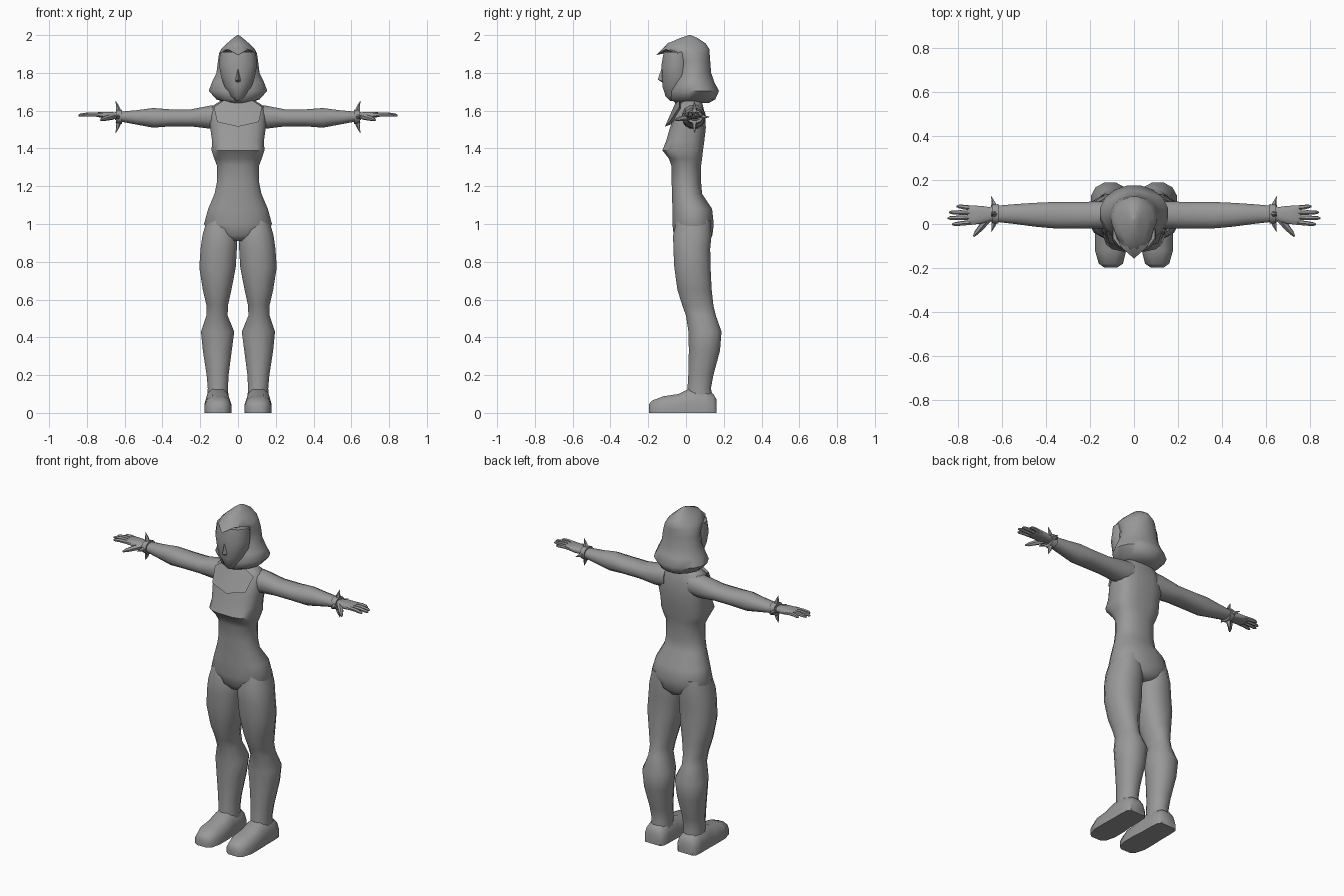
import bpy, bmesh, math
from mathutils import Vector

grey = bpy.data.materials.new("plain_grey")
grey.diffuse_color = (0.32, 0.32, 0.32, 1)


def finish(name, bm, mirror=False, angle=45):
    bmesh.ops.recalc_face_normals(bm, faces=bm.faces)
    me = bpy.data.meshes.new(name)
    bm.to_mesh(me)
    bm.free()
    me.materials.append(grey)
    ob = bpy.data.objects.new(name, me)
    bpy.context.collection.objects.link(ob)
    bpy.ops.object.select_all(action='DESELECT')
    ob.select_set(True)
    bpy.context.view_layer.objects.active = ob
    bpy.ops.object.shade_smooth_by_angle(angle=math.radians(angle))
    if mirror:
        ob.modifiers.new("mirror", 'MIRROR').use_clip = False
    return ob


def add_loft(bm, axis, rings, n=12):
    """Skin rings of (position, u0, u1, v0, v1, squareness) along an axis."""
    loops = []
    for pos, u0, u1, v0, v1, p in rings:
        loop = []
        for i in range(n):
            t = 2 * math.pi * (i + 0.5) / n
            c, s = math.cos(t), math.sin(t)
            # scale so that the outermost points reach the given limits
            cm = math.cos(math.pi / n) ** (2 / p)
            if n % 4 == 0:
                sm = cm
            else:
                sm = 1
            u = (u0 + u1) / 2 + (u1 - u0) / 2 * math.copysign(abs(c) ** (2 / p), c) / cm
            v = (v0 + v1) / 2 + (v1 - v0) / 2 * math.copysign(abs(s) ** (2 / p), s) / sm
            co = {'x': (pos, u, v), 'y': (u, pos, v), 'z': (u, v, pos)}[axis]
            loop.append(bm.verts.new((co[0], co[1], max(co[2], 0))))
        loops.append(loop)
    for a, b in zip(loops, loops[1:]):
        for i in range(n):
            j = (i + 1) % n
            bm.faces.new((a[i], a[j], b[j], b[i]))
    bm.faces.new(loops[0])
    bm.faces.new(loops[-1])


def loft(name, axis, rings, mirror=False, n=12, angle=45):
    bm = bmesh.new()
    add_loft(bm, axis, rings, n)
    return finish(name, bm, mirror, angle)


def tube(bm, points, n=6):
    """Tapered tube through (x, y, z, radius) points."""
    pts = [Vector(p[:3]) for p in points]
    loops = []
    for k, p in enumerate(pts):
        d = (pts[min(k + 1, len(pts) - 1)] - pts[max(k - 1, 0)]).normalized()
        a = d.cross(Vector((0.13, 0.31, 0.94))).normalized()
        b = d.cross(a)
        r = points[k][3]
        loops.append([bm.verts.new(p + r * (a * math.cos(2 * math.pi * i / n)
                                            + b * math.sin(2 * math.pi * i / n)))
                      for i in range(n)])
    for a, b in zip(loops, loops[1:]):
        for i in range(n):
            j = (i + 1) % n
            bm.faces.new((a[i], a[j], b[j], b[i]))
    bm.faces.new(loops[0])
    bm.faces.new(loops[-1])


def sym(z, w, front, back, p=2.0):
    return (z, -w, w, front, back, p)


# torso from crotch to shoulders
loft("torso", 'z', [
    sym(0.91, 0.05, -0.04, 0.12), sym(0.94, 0.15, -0.065, 0.14),
    sym(1.0, 0.18, -0.072, 0.147, 2.3), sym(1.08, 0.158, -0.072, 0.138, 2.3),
    sym(1.16, 0.124, -0.074, 0.085, 2.3), sym(1.22, 0.112, -0.076, 0.08, 2.3),
    sym(1.31, 0.112, -0.078, 0.08, 2.3), sym(1.345, 0.125, -0.09, 0.085, 2.7),
    sym(1.39, 0.14, -0.125, 0.09, 3.2), sym(1.44, 0.137, -0.105, 0.097, 3),
    sym(1.51, 0.147, -0.085, 0.105, 2.8), sym(1.58, 0.147, -0.06, 0.1, 2.8),
    sym(1.625, 0.135, -0.04, 0.09, 2.5), sym(1.66, 0.08, -0.025, 0.08)], n=16)

# neck
loft("neck", 'z', [sym(1.6, 0.07, -0.035, 0.085), sym(1.66, 0.05, -0.03, 0.07),
                   sym(1.74, 0.045, -0.03, 0.065)])

# chest yoke plate, raised slightly from the chest
bm = bmesh.new()
mid = [(0, -0.048, 1.66), (0, -0.112, 1.515)]
m = [bm.verts.new(c) for c in mid]
back = bm.verts.new((0, 0.0, 1.56))
for s in (-1, 1):
    v = [bm.verts.new((s * x, y, z)) for x, y, z in
         [(0.075, -0.035, 1.655), (0.128, -0.035, 1.62), (0.11, -0.088, 1.54)]]
    bm.faces.new((m[0], v[0], v[1], v[2], m[1]))
    for a, b in ((m[0], v[0]), (v[0], v[1]), (v[1], v[2]), (v[2], m[1])):
        bm.faces.new((a, b, back))
finish("chest_yoke", bm)

# legs with thigh, knee, calf and ankle
loft("leg", 'z', [
    (1.02, 0.03, 0.165, -0.05, 0.13, 2.2), (0.94, 0.004, 0.188, -0.068, 0.135, 2.3),
    (0.87, 0.006, 0.198, -0.067, 0.128, 2.3), (0.77, 0.012, 0.205, -0.062, 0.13, 2.3),
    (0.65, 0.035, 0.186, -0.045, 0.136, 2.2), (0.57, 0.053, 0.167, -0.02, 0.145, 2.2),
    (0.515, 0.055, 0.167, 0.0, 0.158, 2.2), (0.43, 0.02, 0.196, 0.013, 0.188, 2.2),
    (0.33, 0.033, 0.186, 0.015, 0.18, 2.2), (0.2, 0.05, 0.166, 0.012, 0.145, 2.2),
    (0.13, 0.053, 0.16, 0.008, 0.132, 2.2), (0.04, 0.048, 0.165, 0.0, 0.15, 2.2)], True)

# feet, flat on the ground
loft("foot", 'y', [
    (-0.197, 0.075, 0.135, -0.03, 0.045, 2.5), (-0.18, 0.05, 0.16, -0.05, 0.065, 2.8),
    (-0.12, 0.035, 0.177, -0.07, 0.088, 2.8), (-0.04, 0.035, 0.177, -0.08, 0.1, 2.8),
    (0.02, 0.04, 0.175, -0.09, 0.13, 2.5), (0.1, 0.042, 0.175, -0.09, 0.125, 2.5),
    (0.145, 0.045, 0.172, -0.08, 0.1, 2.7), (0.162, 0.06, 0.158, -0.06, 0.07, 2.7)], True)

# arms from shoulder to wrist
loft("arm", 'x', [
    (0.08, -0.02, 0.1, 1.51, 1.635, 2.2), (0.15, -0.02, 0.102, 1.505, 1.626, 2.2),
    (0.25, -0.02, 0.1, 1.517, 1.607, 2.2), (0.36, -0.02, 0.1, 1.517, 1.607, 2.2),
    (0.45, -0.012, 0.096, 1.51, 1.614, 2.2), (0.54, 0.0, 0.09, 1.527, 1.602, 2.2),
    (0.61, 0.008, 0.084, 1.54, 1.596, 2.2), (0.65, 0.012, 0.08, 1.55, 1.592, 2.2)], True)

# wrist cuff with curved spikes
bm = bmesh.new()
add_loft(bm, 'x', [(0.615, 0.002, 0.09, 1.53, 1.605, 2.2),
                   (0.645, 0.004, 0.088, 1.535, 1.603, 2.2)])
for k in range(4):
    a = k * math.pi / 2
    dy, dz = math.cos(a), math.sin(a)
    tube(bm, [(x, 0.045 + dy * r, 1.567 + dz * r * 1.05, t) for x, r, t in
              [(0.634, 0.028, 0.016), (0.637, 0.05, 0.01), (0.647, 0.08, 0.001)]], 5)
finish("spiked_cuff", bm, True)

# palm, fingers and thumb
bm = bmesh.new()
add_loft(bm, 'x', [(0.64, 0.018, 0.074, 1.555, 1.59, 2.3), (0.69, 0.002, 0.082, 1.558, 1.594, 2.8),
                   (0.74, -0.004, 0.084, 1.566, 1.592, 3), (0.755, 0.0, 0.08, 1.569, 1.588, 3)])
for y0, y1, tip in ((0.007, -0.001, 0.825), (0.029, 0.027, 0.845),
                    (0.051, 0.053, 0.838), (0.073, 0.08, 0.805)):
    tube(bm, [(0.74, y0, 1.579, 0.0115), ((tip + 0.74) / 2, (y0 + y1) / 2, 1.58, 0.011),
              (tip - 0.012, y1, 1.577, 0.009), (tip, y1, 1.574, 0.004)])
tube(bm, [(0.66, 0.025, 1.57, 0.018), (0.69, -0.01, 1.562, 0.015),
          (0.715, -0.04, 1.555, 0.011), (0.728, -0.056, 1.55, 0.004)])
finish("hand", bm, True)

# face set into the hood
loft("face", 'z', [
    sym(1.652, 0.02, -0.085, 0.02), sym(1.675, 0.042, -0.108, 0.02),
    sym(1.73, 0.072, -0.125, 0.03), sym(1.78, 0.09, -0.126, 0.03),
    sym(1.84, 0.1, -0.13, 0.03), sym(1.91, 0.095, -0.118, 0.03)])

# nose wedge
bm = bmesh.new()
v = [bm.verts.new(c) for c in [(0, -0.125, 1.835), (-0.018, -0.12, 1.755),
                               (0.018, -0.12, 1.755), (0, -0.15, 1.765), (0, -0.12, 1.745)]]
for f in ((0, 1, 3), (0, 3, 2), (1, 4, 3), (3, 4, 2), (0, 2, 4, 1)):
    bm.faces.new([v[i] for i in f])
finish("nose", bm)

# hood flaring out around the neck
loft("hood", 'z', [
    sym(1.64, 0.06, -0.055, 0.12), sym(1.66, 0.115, -0.08, 0.155),
    sym(1.705, 0.155, -0.085, 0.175), sym(1.75, 0.138, -0.065, 0.15),
    sym(1.8, 0.114, -0.05, 0.133), sym(1.865, 0.106, -0.05, 0.128),
    sym(1.905, 0.1, -0.085, 0.125), sym(1.925, 0.09, -0.12, 0.124),
    sym(1.955, 0.06, -0.1, 0.105), sym(1.985, 0.025, -0.03, 0.06),
    sym(2.0, 0.004, 0.015, 0.025)], n=16, angle=60)

# pointed brim above the brow
bm = bmesh.new()
tip, ridge, under = [bm.verts.new(c) for c in
                     [(0, -0.157, 1.895), (0, -0.09, 1.962), (0, -0.08, 1.91)]]
for s in (-1, 1):
    a = bm.verts.new((s * 0.055, -0.108, 1.925))
    b = bm.verts.new((s * 0.1, -0.04, 1.9))
    for f in ((tip, a, ridge), (a, b, ridge), (tip, under, a), (a, under, b), (b, under, ridge)):
        bm.faces.new(f)
finish("hood_brim", bm)
